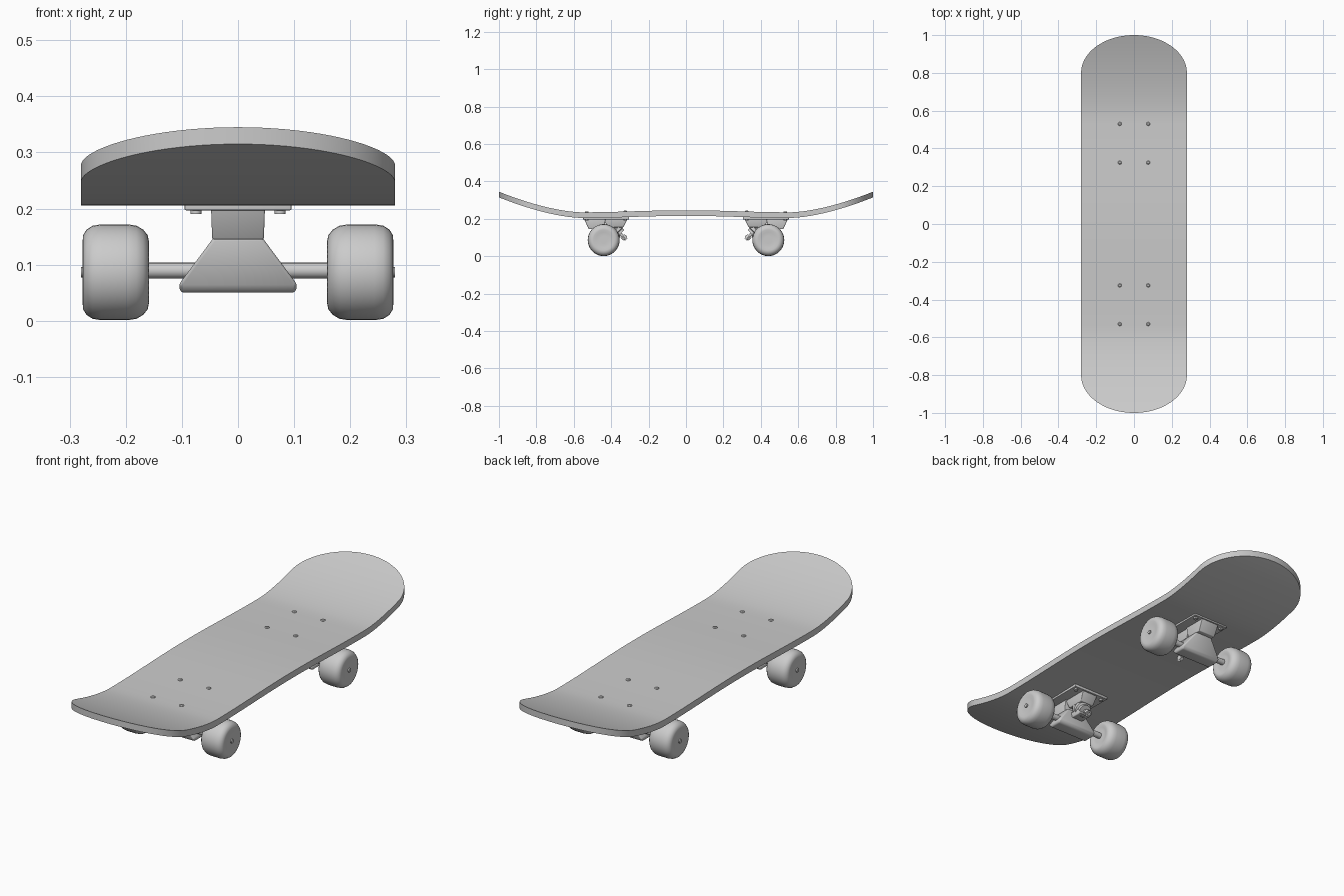
import bpy, bmesh, math
from mathutils import Vector

if "Cube" in bpy.data.objects:
    bpy.data.objects.remove(bpy.data.objects["Cube"])


def finish(name, bm, bevel=0, angle=35, segs=3):
    bmesh.ops.recalc_face_normals(bm, faces=bm.faces)
    me = bpy.data.meshes.new(name)
    bm.to_mesh(me)
    bm.free()
    ob = bpy.data.objects.new(name, me)
    bpy.context.collection.objects.link(ob)
    bpy.ops.object.select_all(action='DESELECT')
    ob.select_set(True)
    bpy.context.view_layer.objects.active = ob
    if bevel:
        m = ob.modifiers.new("bevel", 'BEVEL')
        m.width, m.segments = bevel, segs
        bpy.ops.object.modifier_apply(modifier=m.name)
    bpy.ops.object.shade_smooth_by_angle(angle=math.radians(angle))
    return ob


def lathe(name, start, end, profile, n=32):
    """Revolve (distance, radius) pairs about the line from start towards end."""
    a = Vector(start)
    d = (Vector(end) - a).normalized()
    q = d.to_track_quat('Z', 'Y')
    bm = bmesh.new()
    rings = [[bm.verts.new(a + q @ Vector((r * math.cos(2 * math.pi * i / n),
              r * math.sin(2 * math.pi * i / n), t))) for i in range(n)] for t, r in profile]
    for p, s in zip(rings, rings[1:]):
        for i in range(n):
            bm.faces.new((p[i], p[(i + 1) % n], s[(i + 1) % n], s[i]))
    bm.faces.new(rings[0])
    bm.faces.new(rings[-1])
    return finish(name, bm)


def rod(name, start, end, r, n=16):
    h = (Vector(end) - Vector(start)).length
    return lathe(name, start, end, [(0, r), (h, r)], n)


def loft(name, sections, bevel):
    """Skin equal-length rings of points and cap both ends."""
    bm = bmesh.new()
    rings = [[bm.verts.new(p) for p in s] for s in sections]
    for p, s in zip(rings, rings[1:]):
        for i in range(len(p)):
            j = (i + 1) % len(p)
            bm.faces.new((p[i], p[j], s[j], s[i]))
    bm.faces.new(rings[0])
    bm.faces.new(rings[-1])
    return finish(name, bm, bevel)


def slab(y0, y1, w, z):
    return [(-w, y0, z), (w, y0, z), (w, y1, z), (-w, y1, z)]


# deck: flat middle with slight bow, curved-up rounded ends
def deck_bottom(y):
    a = abs(y)
    if a < 0.56:
        return 0.205 + 0.011 * (1 + math.cos(math.pi * a / 0.56)) / 2
    t = (a - 0.56) / 0.44
    return 0.205 + 0.11 * t ** 1.6


half = [0.8 * i / 24 for i in range(25)]
half += [0.8 + 0.2 * math.sin(math.pi / 2 * i / 20) for i in range(1, 21)]
stations = [-y for y in reversed(half[1:])] + half
rings = []
for y in stations:
    e = max(0, (abs(y) - 0.8) / 0.2)
    w = max(0.28 * math.sqrt(max(0, 1 - e * e)), 0.002)
    b = deck_bottom(y)
    rings.append([(-w, y, b), (w, y, b), (w, y, b + 0.03), (-w, y, b + 0.03)])
loft("deck", rings, 0)

# trucks, mirrored front to back
WHEEL = [(0, 0.03), (0, 0.045), (-0.004, 0.056), (-0.002, 0.066), (0.006, 0.076),
         (0.018, 0.083), (0.034, 0.0855), (0.080, 0.0855), (0.096, 0.083),
         (0.107, 0.076), (0.113, 0.066), (0.114, 0.055), (0.111, 0.042), (0.111, 0.02)]
ZA = 0.0865
for end, s in (("front", -1), ("back", 1)):
    loft(end + "_base_plate", [slab(s * 0.305, s * 0.55, 0.095, 0.197),
                               slab(s * 0.305, s * 0.55, 0.095, 0.212)], 0.002)
    loft(end + "_riser_block", [slab(s * 0.44, s * 0.52, 0.046, 0.145),
                                slab(s * 0.43, s * 0.545, 0.048, 0.2)], 0.003)
    loft(end + "_kingpin_block", [slab(s * 0.335, s * 0.42, 0.036, 0.155),
                                  slab(s * 0.312, s * 0.44, 0.042, 0.2)], 0.003)

    # hanger: flared body leaning around the axle
    loft(end + "_hanger", [slab(s * 0.415, s * 0.47, 0.102, 0.05),
                           slab(s * 0.40, s * 0.482, 0.106, 0.064),
                           slab(s * 0.41, s * 0.50, 0.048, 0.142),
                           slab(s * 0.43, s * 0.50, 0.042, 0.15)], 0.006)

    # kingpin with bushings, ring and nut
    a, b = Vector((0, s * 0.40, 0.165)), Vector((0, s * 0.325, 0.095))
    d = (b - a).normalized()
    lathe(end + "_bushing", a, b, [(0, 0.03), (0.012, 0.036), (0.03, 0.03), (0.034, 0.04),
                                   (0.05, 0.04), (0.054, 0.03), (0.068, 0.03)], 24)
    rod(end + "_kingpin", a, b + d * 0.008, 0.009)
    rod(end + "_kingpin_nut", b - d * 0.018, b, 0.017, 6)
    loft(end + "_hanger_yoke", [slab(s * 0.35, s * 0.42, 0.03, 0.10),
                                slab(s * 0.36, s * 0.42, 0.034, 0.125)], 0.004)

    # axle and wheels
    y = s * 0.44
    rod(end + "_axle", (-0.2, y, ZA + 0.003), (0.2, y, ZA + 0.003), 0.014, 20)
    for side, k in (("left", -1), ("right", 1)):
        lathe(f"{end}_{side}_wheel", (k * 0.163, y, ZA), (k, y, ZA), WHEEL, 36)
        rod(f"{end}_{side}_axle_nut", (k * 0.26, y, ZA), (k * 0.28, y, ZA), 0.009, 12)

        # mounting bolts through the deck
        for i, yb in enumerate((0.325, 0.53)):
            x, t = k * 0.075, deck_bottom(yb) + 0.03
            lathe(f"{end}_{side}_bolt_{i}", (x, s * yb, t - 0.004), (x, s * yb, 1),
                  [(0, 0.010), (0.006, 0.010), (0.009, 0.006)], 16)
            rod(f"{end}_{side}_bolt_nut_{i}", (x, s * yb, 0.19), (x, s * yb, 0.2), 0.010, 12)
